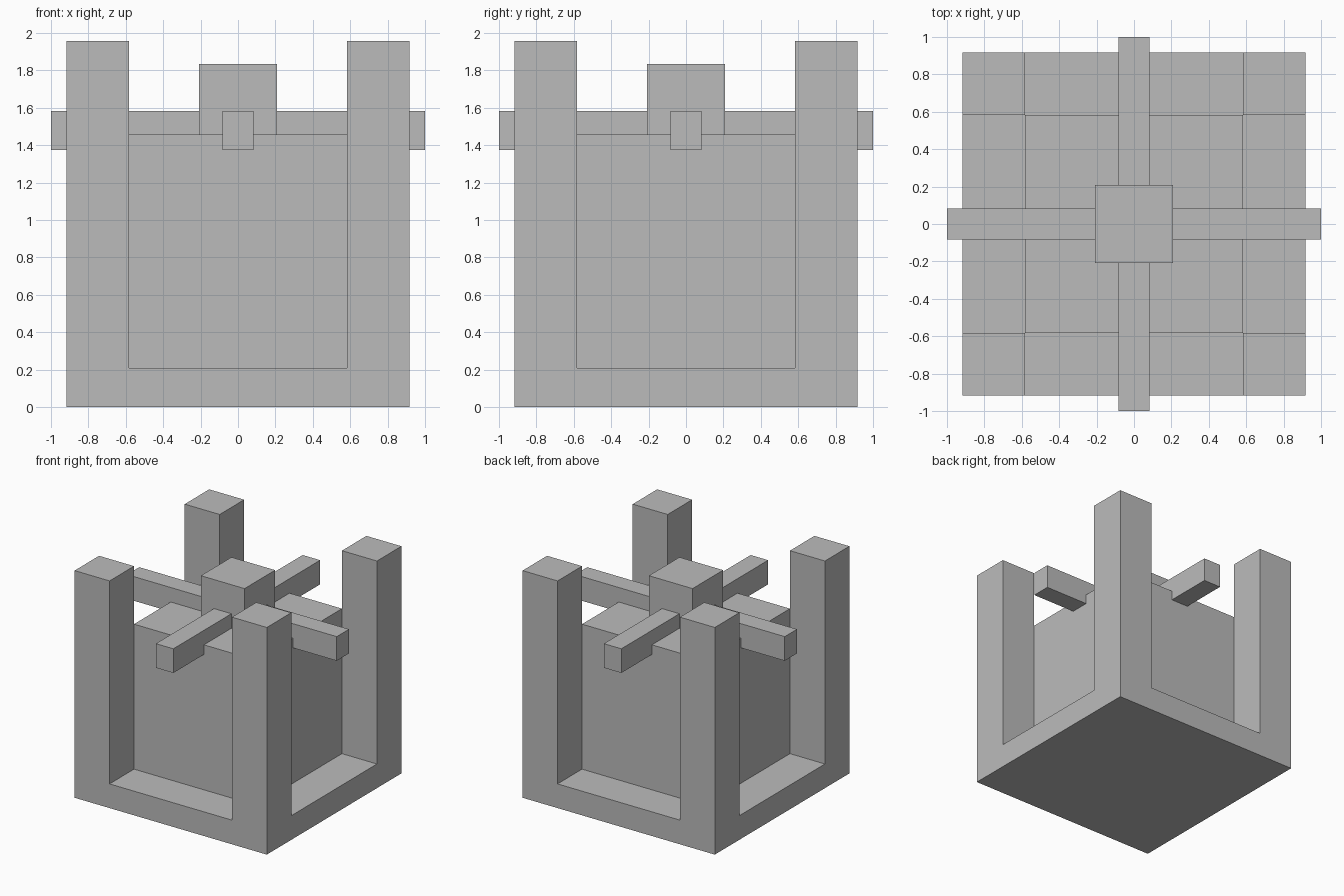
import bpy
import bmesh
from mathutils import Vector

if "Cube" in bpy.data.objects:
    bpy.data.objects.remove(bpy.data.objects["Cube"])

U = 1 / 24  # module: every size is a whole number of these

grey = bpy.data.materials.new("plain grey")
grey.diffuse_color = (0.5, 0.5, 0.5, 1)
grey.use_nodes = True
grey.node_tree.nodes["Principled BSDF"].inputs["Base Color"].default_value = grey.diffuse_color


def finish(name, bm):
    bmesh.ops.recalc_face_normals(bm, faces=bm.faces)
    mesh = bpy.data.meshes.new(name)
    bm.to_mesh(mesh)
    bm.free()
    mesh.materials.append(grey)
    obj = bpy.data.objects.new(name, mesh)
    bpy.context.collection.objects.link(obj)
    return obj


def box_mesh(hx, hy, z0, z1):
    """Box centred on the z axis, given half widths and heights in modules."""
    bm = bmesh.new()
    bmesh.ops.create_cube(bm, size=2)
    for v in bm.verts:
        v.co = Vector((v.co.x * hx, v.co.y * hy, z1 if v.co.z > 0 else z0)) * U
    return bm


# Frame: square base with four corner posts extruded from its top
bm = box_mesh(22, 22, 0, 5)
for axis in (Vector((1, 0, 0)), Vector((0, 1, 0))):
    for side in (-14, 14):
        bmesh.ops.bisect_plane(bm, geom=bm.verts[:] + bm.edges[:] + bm.faces[:],
                               plane_co=axis * side * U, plane_no=axis)
bm.normal_update()
corners = []
for f in bm.faces:
    c = f.calc_center_median()
    if f.normal.z > 0.9 and min(abs(c.x), abs(c.y)) > 14 * U:
        corners.append(f)
for f in corners:
    top = bmesh.ops.extrude_discrete_faces(bm, faces=[f])["faces"][0]
    bmesh.ops.translate(bm, verts=top.verts[:], vec=(0, 0, 42 * U))
bmesh.ops.remove_doubles(bm, verts=bm.verts, dist=1e-5)
finish("base_with_posts", bm)

# Large block standing between the posts
finish("inner_block", box_mesh(14, 14, 5, 35))

# Crossed bars sunk into the block, with the hub over their crossing
finish("cross_bar_x", box_mesh(24, 2, 33, 38))
finish("cross_bar_y", box_mesh(2, 24, 33, 38))
finish("hub", box_mesh(5, 5, 35, 44))
